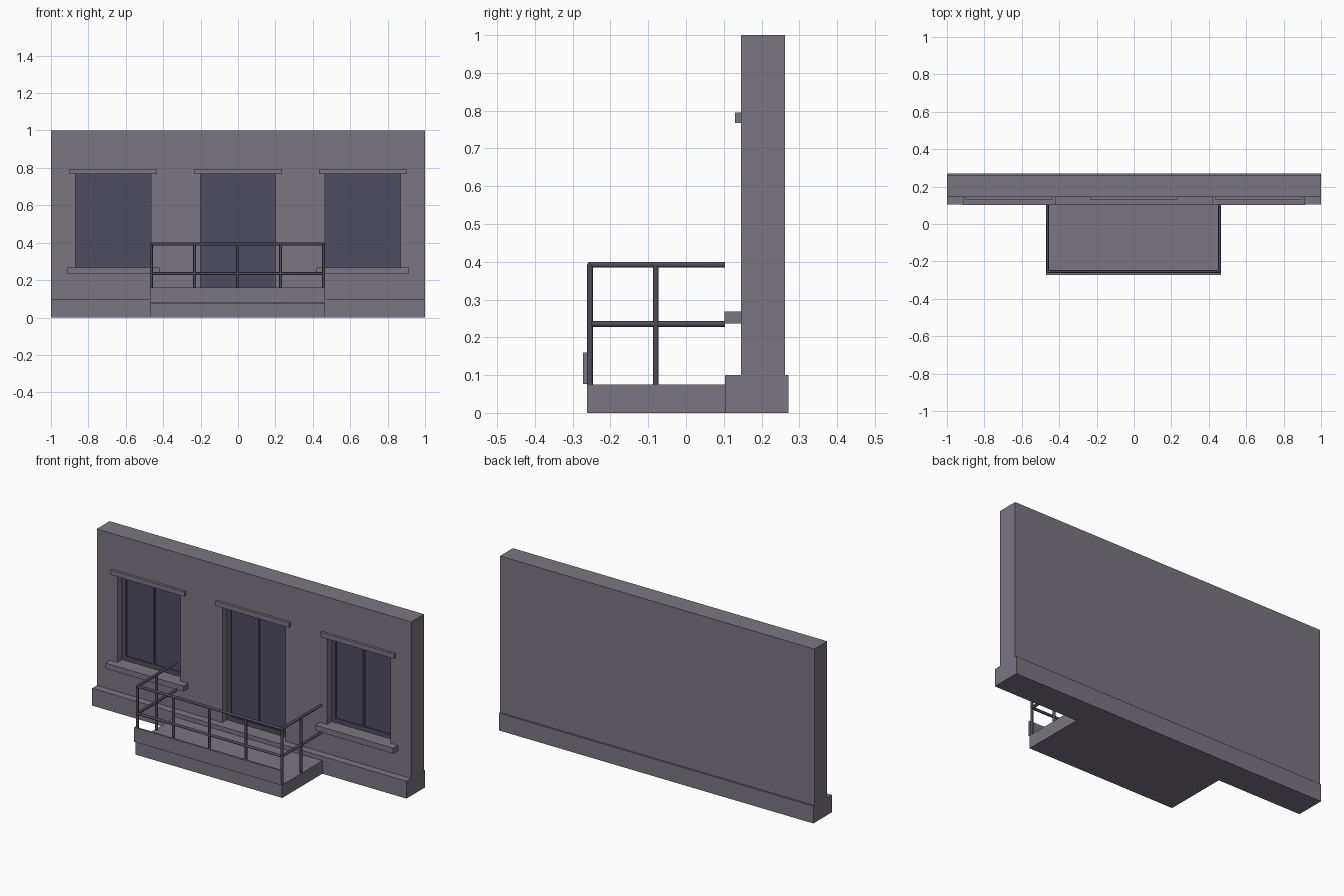
import bpy, bmesh

if "Cube" in bpy.data.objects:
    bpy.data.objects.remove(bpy.data.objects["Cube"])


def material(name, rgb):
    m = bpy.data.materials.new(name)
    m.diffuse_color = (*rgb, 1)
    m.use_nodes = True
    m.node_tree.nodes["Principled BSDF"].inputs["Base Color"].default_value = m.diffuse_color
    return m


STONE = material("grey_plaster", (0.195, 0.180, 0.220))
FRAME = material("dark_frame", (0.082, 0.075, 0.112))
GLASS = material("dark_glass", (0.076, 0.073, 0.115))
METAL = material("railing_metal", (0.078, 0.070, 0.105))


def boxes(name, mat, spans):
    """One object from axis-aligned boxes (x0, x1, y0, y1, z0, z1)."""
    bm = bmesh.new()
    for x0, x1, y0, y1, z0, z1 in spans:
        vs = bmesh.ops.create_cube(bm, size=1)["verts"]
        for v in vs:
            v.co = (x1 if v.co.x > 0 else x0,
                    y1 if v.co.y > 0 else y0,
                    z1 if v.co.z > 0 else z0)
    mesh = bpy.data.meshes.new(name)
    bm.to_mesh(mesh)
    bm.free()
    if mat:
        mesh.materials.append(mat)
    ob = bpy.data.objects.new(name, mesh)
    bpy.context.collection.objects.link(ob)
    return ob


def tube(name, points, radius=0.0078):
    """Thin round bar along a path."""
    cu = bpy.data.curves.new(name, "CURVE")
    cu.dimensions = "3D"
    cu.bevel_depth = radius
    cu.bevel_resolution = 2
    cu.use_fill_caps = True
    sp = cu.splines.new("POLY")
    sp.points.add(len(points) - 1)
    for p, co in zip(sp.points, points):
        p.co = (*co, 1)
    cu.materials.append(METAL)
    ob = bpy.data.objects.new(name, cu)
    bpy.context.collection.objects.link(ob)
    return ob


# Openings: name, centre x, bottom z
TOP, HALF = 0.77, 0.201
openings = [("left_window", -0.667, 0.268),
            ("door", 0.0, 0.1),
            ("right_window", 0.667, 0.268)]

# Wall with recessed openings
wall = boxes("wall", STONE, [(-1, 1, 0.145, 0.262, 0, 1)])
cutter = boxes("opening_cutter", STONE,
               [(cx - HALF, cx + HALF, 0.1, 0.205, z0, TOP) for _, cx, z0 in openings])
mod = wall.modifiers.new("openings", "BOOLEAN")
mod.operation = "DIFFERENCE"
mod.solver = "EXACT"
mod.object = cutter
bpy.context.view_layer.objects.active = wall
wall.select_set(True)
bpy.ops.object.modifier_apply(modifier=mod.name)
bpy.data.objects.remove(cutter)

# Plinth, platform and low front panel
boxes("plinth", STONE, [(-1, 1, 0.103, 0.271, 0, 0.1)])
PX0, PX1 = -0.47, 0.465
boxes("platform", STONE, [(PX0, PX1, -0.262, 0.11, 0, 0.075)])
boxes("front_panel", STONE, [(PX0, PX1, -0.272, -0.261, 0.077, 0.16)])

# Window and door frames, panes, lintels and sills
B = 0.025
for name, cx, z0 in openings:
    l, r, f, k = cx - HALF, cx + HALF, 0.187, 0.206
    boxes(name + "_frame", FRAME, [
        (l, l + B, f, k, z0, TOP), (r - B, r, f, k, z0, TOP),
        (l + B, r - B, f, k, z0, z0 + B), (l + B, r - B, f, k, TOP - B, TOP),
        (cx - 0.005, cx + 0.005, f, k, z0 + B, TOP - B)])
    boxes(name + "_glass", GLASS, [
        (l + B, cx - 0.005, f + 0.007, k, z0 + B, TOP - B),
        (cx + 0.005, r - B, f + 0.007, k, z0 + B, TOP - B)])
    boxes(name + "_lintel", STONE, [(cx - 0.234, cx + 0.234, 0.13, 0.15, 0.768, 0.795)])
    if name != "door":
        boxes(name + "_sill", STONE, [(cx - 0.248, cx + 0.248, 0.102, 0.15, 0.236, 0.268)])

# Railing: two bent rails, five front posts, one post on each side
MID, HX, FY = -0.0025, 0.46, -0.254
xl, xr = MID - HX, MID + HX
c = 0.008
for name, z in (("top_rail", 0.392), ("middle_rail", 0.235)):
    tube(name, [(xl, 0.103, z), (xl, FY + c, z), (xl + c * 0.3, FY + c * 0.3, z), (xl + c, FY, z),
                (xr - c, FY, z), (xr - c * 0.3, FY + c * 0.3, z), (xr, FY + c, z), (xr, 0.103, z)])
for i in range(5):
    x = xl + i * HX / 2
    tube("front_post_%d" % (i + 1), [(x, FY, 0.07), (x, FY, 0.392)])
for name, x in (("left_side_post", xl), ("right_side_post", xr)):
    tube(name, [(x, -0.08, 0.07), (x, -0.08, 0.392)])
